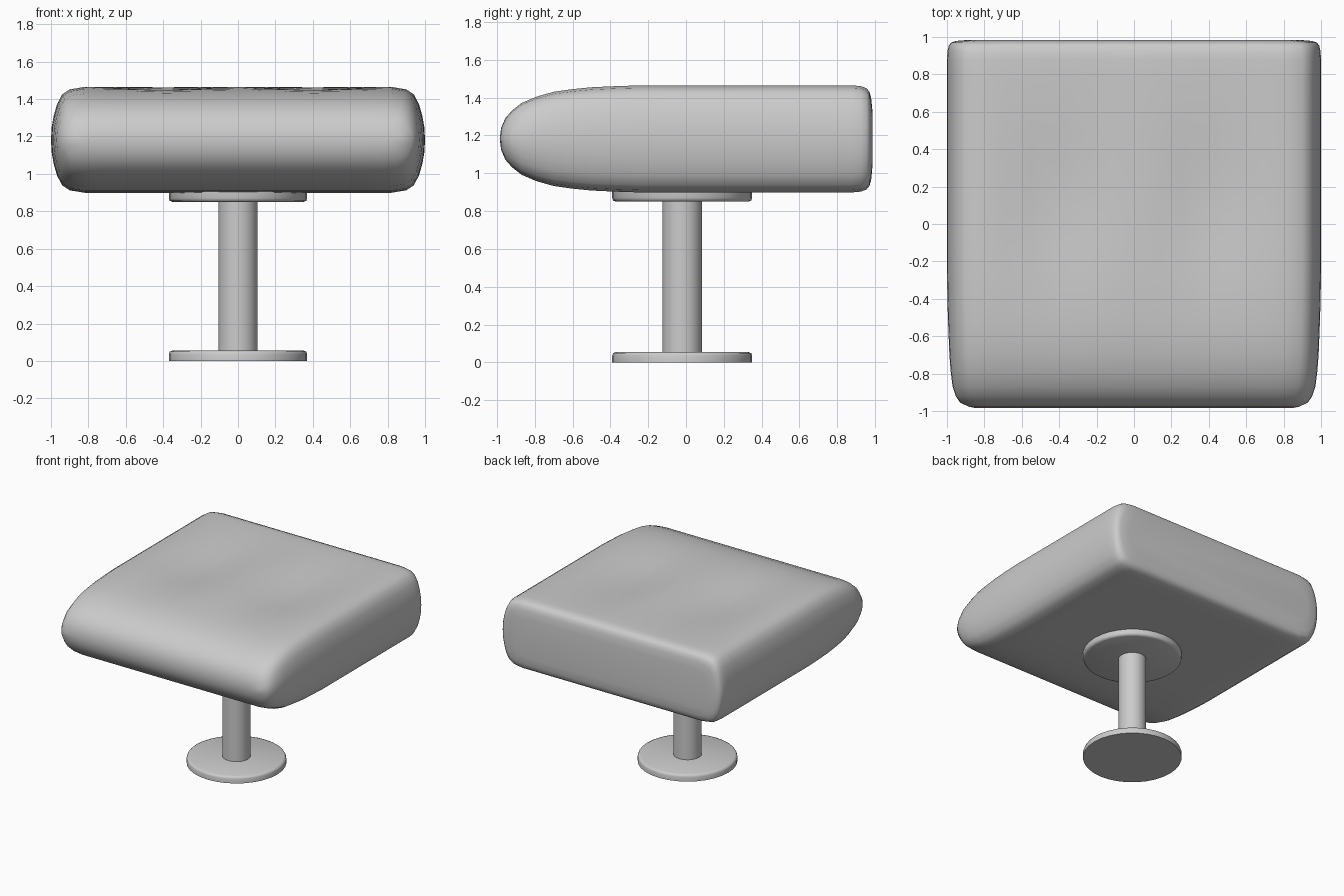
import bpy, bmesh, math

if "Cube" in bpy.data.objects:
    bpy.data.objects.remove(bpy.data.objects["Cube"])

def finish(name, bm, angle):
    bmesh.ops.recalc_face_normals(bm, faces=bm.faces)
    me = bpy.data.meshes.new(name)
    bm.to_mesh(me)
    bm.free()
    ob = bpy.data.objects.new(name, me)
    bpy.context.collection.objects.link(ob)
    bpy.ops.object.select_all(action='DESELECT')
    ob.select_set(True)
    bpy.context.view_layer.objects.active = ob
    bpy.ops.object.shade_smooth_by_angle(angle=math.radians(angle))
    return ob

def turned(name, profile, y, sides=32):
    """Solid of revolution from (radius, z) points."""
    bm = bmesh.new()
    rings = [[bm.verts.new((r * math.cos(2 * math.pi * i / sides),
                            y + r * math.sin(2 * math.pi * i / sides), z))
              for i in range(sides)] for r, z in profile]
    for a, b in zip(rings, rings[1:]):
        for i in range(sides):
            j = (i + 1) % sides
            bm.faces.new((a[i], a[j], b[j], b[i]))
    bm.faces.new(rings[0])
    bm.faces.new(rings[-1])
    return finish(name, bm, 50)

# Pedestal: floor disc, column, plate under the seat
PY = -0.02
turned("base_disc", [(0.37, 0), (0.37, 0.036), (0.365, 0.049), (0.35, 0.055)], PY)
turned("column", [(0.105, 0.05), (0.105, 0.86)], PY)
turned("seat_plate", [(0.35, 0.85), (0.365, 0.856), (0.37, 0.87), (0.37, 0.91)], PY)

# Seat cushion: rounded cross-section lofted from front nose to back
quarter = [(1, 0), (0.996, 0.07), (0.985, 0.13), (0.968, 0.19), (0.94, 0.243),
           (0.9, 0.27), (0.82, 0.283), (0.7, 0.283), (0.55, 0.283), (0.4, 0.283),
           (0.25, 0.283), (0.12, 0.283), (0, 0.283)]
half = quarter + [(-x, z) for x, z in quarter[-2::-1]]
section = half + [(x, -z) for x, z in half[-2:0:-1]]
# (y, half width, height factor)
stations = [(-0.985, 0.84, 0), (-0.978, 0.88, 0.2), (-0.955, 0.93, 0.39),
            (-0.92, 0.953, 0.53), (-0.87, 0.97, 0.67), (-0.79, 0.98, 0.79),
            (-0.7, 0.987, 0.88), (-0.6, 0.991, 0.93), (-0.5, 0.995, 0.965),
            (-0.38, 0.998, 0.985), (-0.25, 1, 1), (-0.1, 1, 1), (0.05, 1, 1),
            (0.2, 1, 1), (0.35, 1, 1), (0.5, 1, 1), (0.65, 1, 1), (0.78, 1, 1),
            (0.88, 1, 1), (0.925, 0.997, 0.985), (0.955, 0.99, 0.945),
            (0.97, 0.977, 0.88), (0.979, 0.95, 0.77), (0.985, 0.88, 0.55)]

def dent(x, y):
    return 0.045 * math.exp(-((abs(x) - 0.4) / 0.2) ** 2 - ((y - 0.1) / 0.45) ** 2)

bm = bmesh.new()
rings = []
for y, w, h in stations:
    rings.append([bm.verts.new((x * w, y, 1.182 + z * h - (dent(x, y) if z > 0.26 else 0)
                                * (1 if -0.8 < y < 0.9 else 0)))
                  for x, z in section])
n = len(section)
for a, b in zip(rings, rings[1:]):
    for i in range(n):
        j = (i + 1) % n
        bm.faces.new((a[i], a[j], b[j], b[i]))
bm.faces.new(rings[-1])
bmesh.ops.remove_doubles(bm, verts=bm.verts, dist=0.0005)
finish("seat_cushion", bm, 60)
